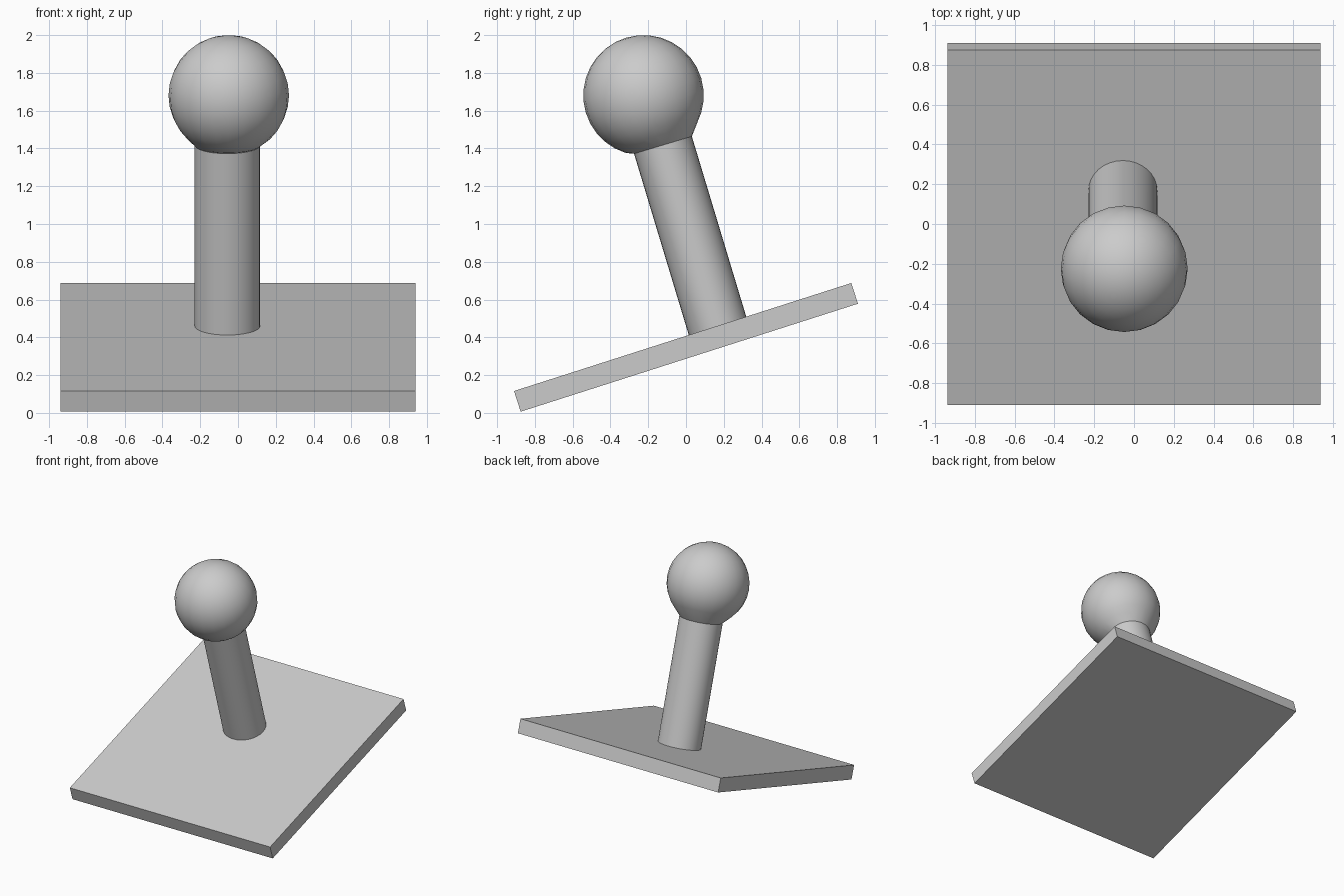
import bpy, bmesh, math
from mathutils import Matrix, Vector

if "Cube" in bpy.data.objects:
    bpy.data.objects.remove(bpy.data.objects["Cube"])

grey = bpy.data.materials.new("mid_grey")
grey.diffuse_color = (0.6, 0.6, 0.6, 1)
grey.use_nodes = True
grey.node_tree.nodes["Principled BSDF"].inputs["Base Color"].default_value = grey.diffuse_color


def finish(name, bm, smooth):
    bmesh.ops.recalc_face_normals(bm, faces=bm.faces)
    mesh = bpy.data.meshes.new(name)
    bm.to_mesh(mesh)
    bm.free()
    mesh.materials.append(grey)
    ob = bpy.data.objects.new(name, mesh)
    bpy.context.collection.objects.link(ob)
    if smooth:
        bpy.ops.object.select_all(action='DESELECT')
        ob.select_set(True)
        bpy.context.view_layer.objects.active = ob
        bpy.ops.object.shade_smooth_by_angle(angle=math.radians(35))
    return ob


def ring(bm, center, n=32):
    # tilted, slightly oval cross-section of the stick
    ux, uy = Vector((0.173, 0, 0)), Vector((0, 0.153, 0.046))
    return [bm.verts.new(center + ux * math.cos(a) + uy * math.sin(a))
            for a in (2 * math.pi * i / n for i in range(n))]


# Tilted square plate
bm = bmesh.new()
bmesh.ops.create_cube(bm, size=1, matrix=Matrix.Translation((0, 0, 0.347))
                      @ Matrix.Rotation(math.radians(17.75), 4, 'X')
                      @ Matrix.Diagonal((1.877, 1.875, 0.115, 1)))
finish("base_plate", bm, False)

# Leaning stick, its foot sunk slightly into the plate
foot, collar = Vector((-0.056, 0.167, 0.46)), Vector((-0.056, -0.122, 1.418))
bm = bmesh.new()
low = ring(bm, foot + (foot - collar) * 0.03)
high = ring(bm, collar)
for i in range(len(low)):
    j = (i + 1) % len(low)
    bm.faces.new((low[i], low[j], high[j], high[i]))
bm.faces.new(low)
finish("stick", bm, True)

# Ball knob drawn down to the collar of the stick
bm = bmesh.new()
bmesh.ops.create_uvsphere(bm, u_segments=24, v_segments=16, radius=0.319,
                          matrix=Matrix.Translation((-0.049, -0.225, 1.681))
                          @ Matrix.Rotation(math.radians(16.7), 4, 'X'))
bmesh.ops.delete(bm, geom=bm.faces[:], context='FACES_ONLY')
bmesh.ops.delete(bm, geom=bm.edges[:], context='EDGES_FACES') if bm.edges else None
points = [v.co.copy() for v in bm.verts]
bm.free()
bm = bmesh.new()
for p in points:
    # keep only the part of the ball above the collar plane
    if (p - collar).dot(Vector((0, -0.288, 0.958))) > 0.004:
        bm.verts.new(p)
ring(bm, collar)
hull = bmesh.ops.convex_hull(bm, input=bm.verts[:])
loose = [v for v in bm.verts if not v.link_faces]
bmesh.ops.delete(bm, geom=loose, context='VERTS')
finish("ball_knob", bm, True)
